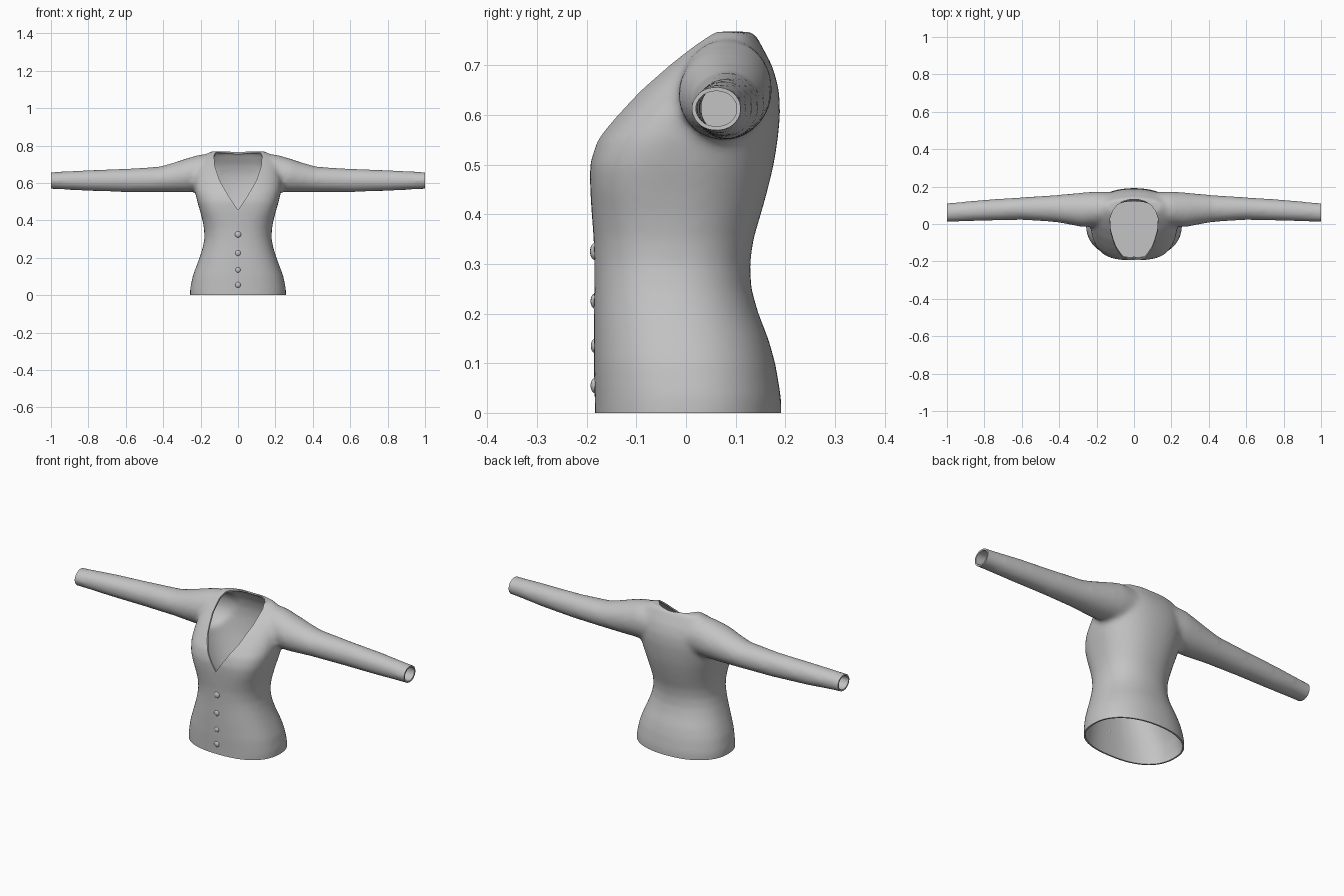
import bpy, bmesh, math
from mathutils import Vector

cube = bpy.data.objects.get("Cube")
if cube:
    bpy.data.objects.remove(cube)

fabric = bpy.data.materials.new("grey fabric")
fabric.use_nodes = True
GREY = (0.55, 0.55, 0.55, 1)
fabric.diffuse_color = GREY
fabric.node_tree.nodes["Principled BSDF"].inputs["Base Color"].default_value = GREY


def make_object(name, bm):
    mesh = bpy.data.meshes.new(name)
    bm.to_mesh(mesh)
    bm.free()
    mesh.materials.append(fabric)
    obj = bpy.data.objects.new(name, mesh)
    bpy.context.collection.objects.link(obj)
    return obj


def evaluated_bmesh(obj):
    bpy.context.view_layer.update()
    graph = bpy.context.evaluated_depsgraph_get()
    bm = bmesh.new()
    bm.from_mesh(obj.evaluated_get(graph).to_mesh())
    return bm


def smooth(obj, degrees=40):
    bpy.ops.object.select_all(action='DESELECT')
    obj.select_set(True)
    bpy.context.view_layer.objects.active = obj
    bpy.ops.object.shade_smooth_by_angle(angle=math.radians(degrees))


def signed_power(value, exponent):
    return math.copysign(abs(value) ** exponent, value)


def torso_ring(z, half_width, front, back, squareness, count=48):
    """Horizontal body section, boxier at the front than at the back."""
    points = []
    for i in range(count):
        a = math.tau * i / count
        c, s = math.cos(a), math.sin(a)
        power = 2 / (squareness if s < 0 else 2.2)
        points.append(Vector((half_width * signed_power(c, power),
                              (front + back) / 2 + (back - front) / 2 * signed_power(s, power), z)))
    return points


def sleeve_ring(x, front, back, low, high, side=1, count=32):
    """Upright oval section across the arm."""
    points = []
    for i in range(count):
        a = math.tau * i / count
        points.append(Vector((side * x,
                              (front + back) / 2 + (back - front) / 2 * math.cos(a),
                              (low + high) / 2 + (high - low) / 2 * math.sin(a))))
    return points


def loft(bm, rings):
    """Closed skin through a row of matching rings."""
    loops = [[bm.verts.new(p) for p in ring] for ring in rings]
    for one, two in zip(loops, loops[1:]):
        for i in range(len(one)):
            j = (i + 1) % len(one)
            bm.faces.new((one[i], one[j], two[j], two[i]))
    bm.faces.new(loops[0][::-1])
    bm.faces.new(loops[-1])
    bmesh.ops.recalc_face_normals(bm, faces=bm.faces[:])


# Body sections: height, half width, front, back, front squareness
TORSO = [
    (-.04, .257, -.183, .192, 2.4), (.03, .257, -.184, .192, 2.4),
    (.1, .243, -.186, .18, 2.4), (.15, .225, -.186, .166, 2.4),
    (.2, .206, -.186, .146, 2.4), (.25, .19, -.185, .132, 2.4),
    (.3, .18, -.185, .129, 2.4), (.35, .181, -.186, .136, 2.5),
    (.4, .19, -.19, .151, 2.7), (.45, .203, -.193, .165, 3),
    (.5, .218, -.194, .177, 3), (.55, .23, -.18, .185, 2.8),
    (.6, .235, -.143, .19, 2.6), (.65, .232, -.1, .188, 2.5),
    (.7, .222, -.045, .174, 2.5), (.74, .195, .005, .152, 2.4),
    (.768, .15, .045, .138, 2.4),
]
# Arm sections: distance out, front, back, underside, top
SLEEVE = [
    (.1, 0, .17, .56, .75), (.2, -.012, .174, .552, .753),
    (.28, -.016, .168, .549, .73), (.35, -.002, .161, .55, .707),
    (.42, .01, .155, .551, .687), (.6, .022, .143, .551, .676),
    (.8, .017, .13, .557, .669), (.94, .012, .117, .565, .661),
    (1.05, .009, .108, .569, .656),
]

# Solid body and arms, blended into one skin
bm = bmesh.new()
loft(bm, [torso_ring(*row) for row in TORSO])
for side in (1, -1):
    loft(bm, [sleeve_ring(*row, side) for row in SLEEVE])
form = make_object("blended_form", bm)
remesh = form.modifiers.new("blend", 'REMESH')
remesh.mode = 'VOXEL'
remesh.voxel_size = .012
relax = form.modifiers.new("relax", 'SMOOTH')
relax.factor = .5
relax.iterations = 10

# Open the hem and cuffs
bm = evaluated_bmesh(form)
for point, normal in (((0, 0, 0), (0, 0, -1)), ((1, 0, 0), (1, 0, 0)), ((-1, 0, 0), (-1, 0, 0))):
    bmesh.ops.bisect_plane(bm, geom=bm.verts[:] + bm.edges[:] + bm.faces[:],
                           plane_co=point, plane_no=normal, clear_outer=True)
bpy.data.objects.remove(form)
shell = make_object("cardigan_shell", bm)

# V-neck cutter, rounded off towards the nape
HALF_NECK = [(.05, .53), (.097, .61), (.124, .69), (.128, .74), (.12, .9)]
outline = [(0, .455)] + HALF_NECK + [(-x, z) for x, z in reversed(HALF_NECK)]
bm = bmesh.new()
loft(bm, [[Vector((x * scale, y, z)) for x, z in outline]
          for y, scale in ((-.5, 1), (.03, 1), (.07, .9), (.1, .72), (.12, .48), (.132, .15))])
cutter = make_object("neck_cutter", bm)
cutter.hide_render = True

# Cloth thickness and neckline
cloth = shell.modifiers.new("cloth", 'SOLIDIFY')
cloth.thickness = .008
cloth.offset = -1
neck = shell.modifiers.new("neck", 'BOOLEAN')
neck.operation = 'DIFFERENCE'
neck.solver = 'EXACT'
neck.object = cutter
bm = evaluated_bmesh(shell)
bpy.data.objects.remove(shell)
bpy.data.objects.remove(cutter)
smooth(make_object("cardigan", bm))

# Lining panels closing the inside of the waist and sleeves
panels = {
    "waist_lining": torso_ring(.24, .187, -.179, .128, 2.4),
    "left_sleeve_lining": sleeve_ring(.5, .022, .144, .557, .676),
    "right_sleeve_lining": sleeve_ring(.5, .022, .144, .557, .676, -1),
}
for name, points in panels.items():
    bm = bmesh.new()
    bm.faces.new([bm.verts.new(p) for p in points])
    make_object(name, bm)

# Buttons down the front
for number, (z, radius) in enumerate([(.055, .015), (.135, .014), (.225, .015),
                                      (.325, .017), (.415, .011)], 1):
    bm = bmesh.new()
    bmesh.ops.create_uvsphere(bm, u_segments=16, v_segments=10, radius=radius)
    for v in bm.verts:
        v.co.y *= .55
    button = make_object("button_%d" % number, bm)
    button.location = (0, -.184, z)
    smooth(button, 60)
